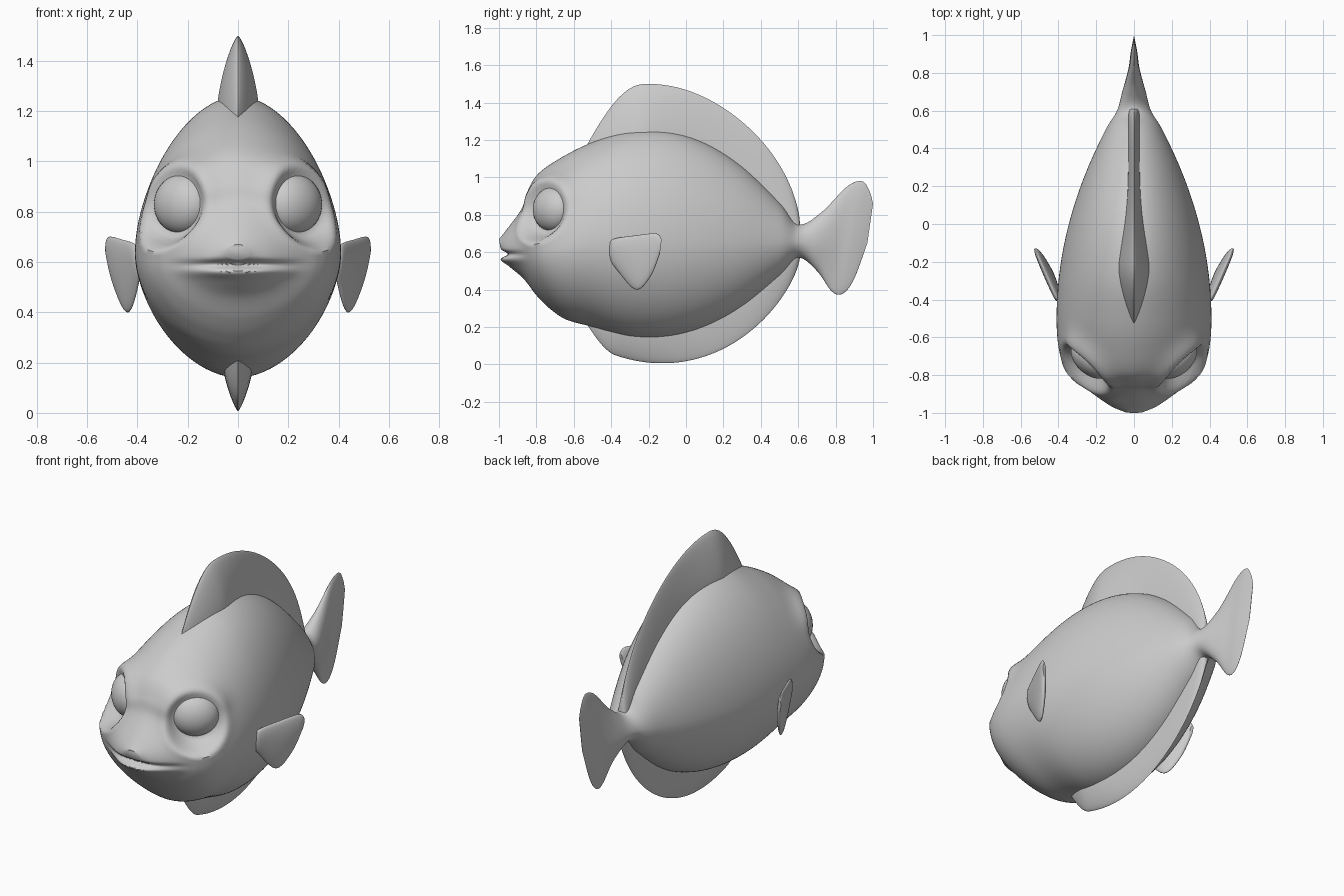
import bpy
import bmesh
from math import sin, cos, pi, exp, sqrt, radians
from mathutils import Vector, Matrix

cube = bpy.data.objects.get("Cube")
if cube:
    bpy.data.objects.remove(cube, do_unlink=True)


def gauss(value, width):
    return exp(-(value / width) ** 2)


def smooth(value, low, high):
    t = min(max((value - low) / (high - low), 0), 1)
    return t * t * (3 - 2 * t)


def spline(rows, steps):
    """Catmull-Rom interpolation through rows of numbers."""
    padded = [rows[0]] + rows + [rows[-1]]
    result = []
    for before, start, end, after in zip(padded, padded[1:], padded[2:], padded[3:]):
        for step in range(steps):
            t = step / steps
            row = []
            for a, b, c, d in zip(before, start, end, after):
                leave, arrive = (c - a) / 2, (d - b) / 2
                blend = smooth(t, 0, 1)
                ease = t * (1 - t)
                row.append(b + (c - b) * blend + ease * (leave * (1 - t) - arrive * t))
            result.append(row)
    return result + [rows[-1]]


def finish(name, bm):
    bmesh.ops.recalc_face_normals(bm, faces=bm.faces)
    mesh = bpy.data.meshes.new(name)
    bm.to_mesh(mesh)
    bm.free()
    obj = bpy.data.objects.new(name, mesh)
    bpy.context.collection.objects.link(obj)
    bpy.ops.object.select_all(action='DESELECT')
    obj.select_set(True)
    bpy.context.view_layer.objects.active = obj
    bpy.ops.object.shade_smooth_by_angle(angle=radians(50))


def loft(name, ribs, centre, power, sides=48, shape=Vector):
    """Skin ribs (top y, top z, bottom y, bottom z, half width) with rounded rings.
    The centre is the widest place along each rib, counted from its bottom."""
    bm = bmesh.new()
    rings = []
    for top_y, top_z, low_y, low_z, width in ribs:
        top, low = Vector((0, top_y, top_z)), Vector((0, low_y, low_z))
        ring = []
        for k in range(sides):
            angle = 2 * pi * k / sides
            s, c = sin(angle), cos(angle)
            rise = abs(s) ** (2 / power)
            t = centre + (1 - centre) * rise if s > 0 else centre * (1 - rise)
            point = low.lerp(top, t)
            reach = max(width, 0.001) * abs(c) ** (2 / power)
            point.x = reach if c > 0 else -reach
            ring.append(bm.verts.new(shape(point)))
        rings.append(ring)
    for ring, following in zip(rings, rings[1:]):
        for k in range(sides):
            n = (k + 1) % sides
            bm.faces.new((ring[k], ring[n], following[n], following[k]))
    bm.faces.new(rings[0])
    bm.faces.new(rings[-1])
    finish(name, bm)


# Trunk rules: back line, belly line and half width along y
def back(y):
    return 1.26 - 0.8 * (y + 0.2) ** 2


def belly(y):
    return 0.14 + 0.68 * (y + 0.2) ** 2


def girth(y):
    return 0.41 - 0.26 * (y + 0.5) ** 2


# Eye placement, shared by the sockets and the eyeballs
EYE = Vector((0.22, -0.71, 0.83))
GAZE = Vector((0.66, -0.75, 0.04)).normalized()


def sculpt_head(point):
    side = -1 if point.x < 0 else 1
    p = Vector((point.x * side, point.y, point.z))
    # lips: crease between them and a fuller lower lip
    mouth = gauss(p.x, 0.17) * (1 - smooth(p.y, -0.9, -0.8))
    crease, lip = gauss(p.z - 0.59, 0.016), gauss(p.z - 0.56, 0.02)
    p.y += mouth * (0.035 * crease - 0.02 * lip)
    # eye sockets: flat seat with a raised rim, strongest at the brow
    offset = p - EYE
    height = offset.dot(GAZE)
    radius = (offset - GAZE * height).length
    if height > -0.16:
        seat = (1 - smooth(radius, 0.12, 0.2)) * smooth(p.x, 0.02, 0.12)
        brow = gauss(radius - 0.17, 0.04) * (0.4 + 0.6 * smooth(offset.z, 0, 0.1))
        p += GAZE * ((0.03 - height) * seat + 0.02 * brow * smooth(p.x, 0, 0.1))
    p.x *= side
    return p


# Body flowing into the tail fin
head = [(-1, 0.67, -0.99, 0.61, 0.05),
        (-0.96, 0.72, -0.96, 0.54, 0.13),
        (-0.88, 0.83, -0.87, 0.46, 0.25),
        (-0.85, 0.92, -0.8, 0.37, 0.32),
        (-0.79, 1.02, -0.73, 0.3, 0.37),
        (-0.66, 1.11, -0.64, 0.24, 0.4)]
stations = [i / 10 for i in range(-5, 6, 2)]
trunk = [(y, back(y), y, belly(y), girth(y)) for y in stations]
tail = [(0.6, 0.75, 0.6, 0.57, 0.09),
        (0.72, 0.81, 0.7, 0.5, 0.06),
        (0.86, 0.95, 0.78, 0.39, 0.03),
        (0.94, 0.98, 0.84, 0.38, 0.02),
        (0.98, 0.93, 0.9, 0.46, 0.01),
        (1, 0.86, 0.97, 0.65, 0)]
loft("body", spline(head + trunk + tail, 10), 0.44, 1.85, sides=120, shape=sculpt_head)


# Keel fins: thick rounded front, thin at the rear, rooted inside the trunk
def keel_ribs(line, height, sign, ramp, bluntness, thickness):
    ribs = []
    for i in range(49):
        y = 0.04 - 0.57 * cos(pi * i / 48)
        grow = min((y + 0.53) / ramp, 1)
        fall = sqrt(max(1 - ((y + 0.2) / 0.81) ** bluntness, 0))
        tip = line(y) + sign * height(y) * sin(grow * pi / 2) * fall
        width = (0.03 + thickness * gauss(y + 0.3, 0.3)) * sqrt(max(grow, 0))
        ribs.append((y, tip, y, line(y) - sign * 0.06, width))
    return ribs


loft("dorsal_fin", keel_ribs(back, lambda y: 0.24, 1, 0.3, 8, 0.055), 0.1, 1.35)
loft("anal_fin", keel_ribs(belly, lambda y: 0.15 + y / 10, -1, 0.15, 4, 0.03), 0.1, 1.35)

# Paired parts
paddle = [(-0.41, 0.63, -0.41, 0.57, 0.01),
          (-0.39, 0.67, -0.38, 0.52, 0.02),
          (-0.27, 0.69, -0.27, 0.4, 0.026),
          (-0.16, 0.7, -0.19, 0.47, 0.02),
          (-0.13, 0.67, -0.14, 0.59, 0.01)]
for label, side in (("left", 1), ("right", -1)):
    # Pectoral fin, swept outwards toward the back
    def sweep(p):
        p.x = side * (p.x + 0.4 + 0.43 * (p.y + 0.41) + (p.z - 0.65) / 10)
        return p

    loft(label + "_pectoral_fin", spline(paddle, 6), 0.55, 2, shape=sweep)

    # Eyeball, flattened along the gaze
    mirror = Vector((side, 1, 1))
    turn = (GAZE * mirror).to_track_quat('Z', 'Y').to_matrix().to_4x4()
    flatten = Matrix.Diagonal((0.13, 0.12, 0.09, 1))
    bm = bmesh.new()
    bmesh.ops.create_uvsphere(bm, u_segments=40, v_segments=24, radius=1,
                              matrix=Matrix.Translation(EYE * mirror) @ turn @ flatten)
    finish(label + "_eye", bm)
